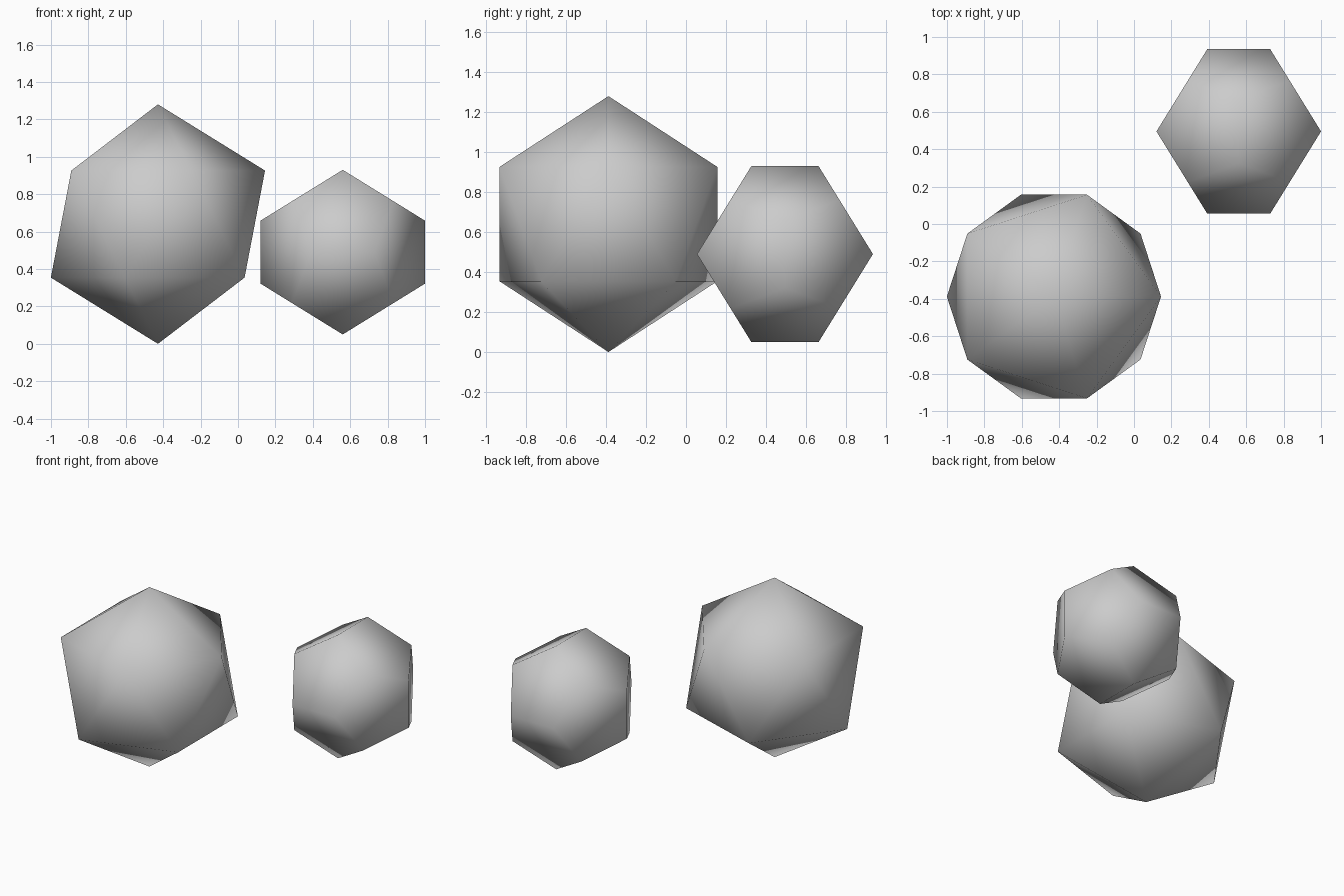
import bpy, bmesh
from math import sqrt, radians
from itertools import product
from mathutils import Vector

if "Cube" in bpy.data.objects:
    bpy.data.objects.remove(bpy.data.objects["Cube"])


def finish(bm, name, location):
    """Turn a bmesh into a smooth shaded object."""
    bmesh.ops.recalc_face_normals(bm, faces=bm.faces)
    for face in bm.faces:
        face.smooth = True
    mesh = bpy.data.meshes.new(name)
    bm.to_mesh(mesh)
    bm.free()
    obj = bpy.data.objects.new(name, mesh)
    obj.location = location
    bpy.context.collection.objects.link(obj)
    return obj


# Large twenty-sided solid, standing on one point
bm = bmesh.new()
bmesh.ops.create_icosphere(bm, subdivisions=1, radius=0.64)
finish(bm, "icosahedron", (-0.428, -0.388, 0.64))

# Small twelve-sided solid: cube corners plus three crossed rectangles
phi = (1 + sqrt(5)) / 2
s = 0.44 / phi
points = [Vector(p) for p in product((-1, 1), repeat=3)]
for i, j in product((-1, 1), repeat=2):
    a, b = i / phi, j * phi
    points += [Vector((0, a, b)), Vector((a, b, 0)), Vector((b, 0, a))]

bm = bmesh.new()
for p in points:
    bm.verts.new(p * s)
bmesh.ops.convex_hull(bm, input=bm.verts)
bmesh.ops.dissolve_limit(bm, angle_limit=radians(2), verts=bm.verts, edges=bm.edges)
finish(bm, "dodecahedron", (0.56, 0.495, 0.49))
